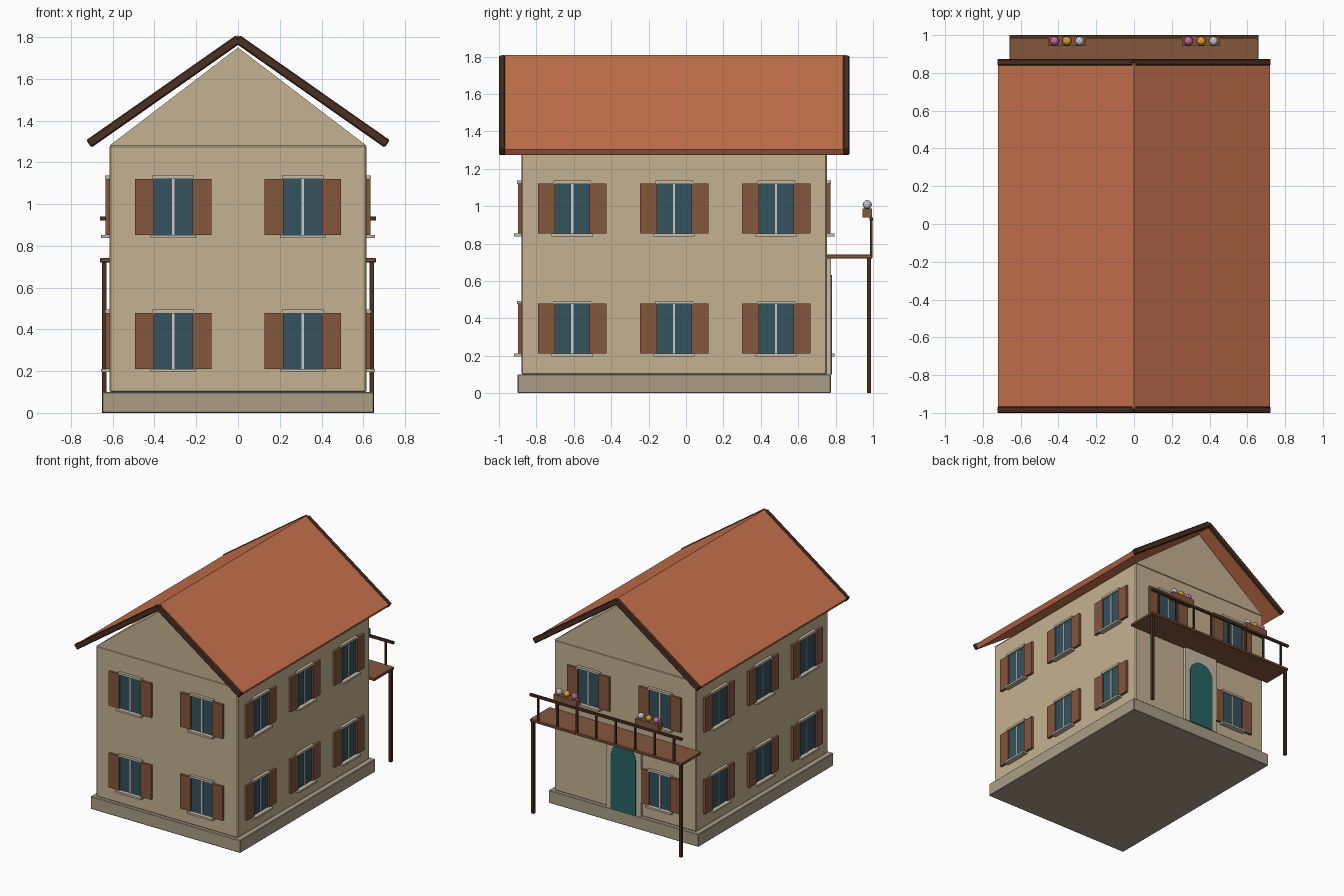
import bpy, bmesh, math
from mathutils import Matrix, Vector

if "Cube" in bpy.data.objects:
    bpy.data.objects.remove(bpy.data.objects["Cube"])


def mat(name, rgb):
    m = bpy.data.materials.new(name)
    m.diffuse_color = (*rgb, 1)
    m.use_nodes = True
    m.node_tree.nodes["Principled BSDF"].inputs["Base Color"].default_value = m.diffuse_color
    return m


WALL = mat("plaster", (.56, .44, .28))
STONE = mat("stone", (.40, .34, .24))
TRIM = mat("trim", (.55, .49, .38))
ROOF = mat("tile", (.58, .17, .075))
WOOD = mat("wood", (.23, .095, .048))
DARK = mat("dark_wood", (.07, .028, .016))
GLASS = mat("glass", (.035, .085, .11))
WHITE = mat("white", (.75, .75, .72))
TEAL = mat("door_paint", (.02, .13, .12))
PINK = mat("pink", (.60, .15, .35))
GOLD = mat("yellow", (.75, .38, .03))

YF, YB, XW = -.88, .753, .615       # wall planes
YC = (YF + YB) / 2


def finish(name, bm, mats, bevel=0):
    bmesh.ops.recalc_face_normals(bm, faces=bm.faces)
    me = bpy.data.meshes.new(name)
    bm.to_mesh(me)
    bm.free()
    for m in mats:
        me.materials.append(m)
    ob = bpy.data.objects.new(name, me)
    bpy.context.collection.objects.link(ob)
    if bevel:
        mod = ob.modifiers.new("bevel", 'BEVEL')
        mod.width = bevel
        mod.segments = 1
    return ob


def add_box(bm, x, y, z, idx=0):
    # x, y, z are (min, max) ranges
    c = [(a + b) / 2 for a, b in (x, y, z)]
    s = [b - a for a, b in (x, y, z)]
    r = bmesh.ops.create_cube(bm, size=1, matrix=Matrix.Translation(c) @ Matrix.Diagonal((*s, 1)))
    for f in {f for v in r["verts"] for f in v.link_faces}:
        f.material_index = idx


def box(name, x, y, z, m, bevel=0):
    bm = bmesh.new()
    add_box(bm, x, y, z)
    return finish(name, bm, [m], bevel)


def prism(name, pts, y0, y1, m, bevel=0):
    # extrude an x-z outline along y
    bm = bmesh.new()
    f = bm.faces.new([bm.verts.new((x, y0, z)) for x, z in pts])
    r = bmesh.ops.extrude_face_region(bm, geom=[f])
    bmesh.ops.translate(bm, vec=(0, y1 - y0, 0),
                        verts=[v for v in r["geom"] if isinstance(v, bmesh.types.BMVert)])
    return finish(name, bm, [m], bevel)


# Plinth, walls and gable
box("plinth", (-.65, .65), (-.90, .775), (0, .1), STONE, .004)
box("walls", (-XW, XW), (YF, YB), (.1, 1.28), WALL, .006)
prism("gable", [(-XW, 1.28), (XW, 1.28), (0, 1.75)], YF, YB, WALL)

# Roof slopes and barge boards
A = math.radians(35)
T = math.tan(A)


def slope(s, top, xo, t, x0):
    dx, dz = t * math.sin(A), t * math.cos(A)
    return [(s * x, z) for x, z in ((x0, top - x0 * T), (xo, top - xo * T),
                                    (xo - dx, top - xo * T - dz), (x0 - dx, top - x0 * T - dz))]


for s, side in ((-1, "left"), (1, "right")):
    pts = slope(s, 1.808, .72, .038, 0)
    pts[3] = (0, 1.808 - .038 / math.cos(A))
    prism("roof_" + side, pts, YC - .917, YC + .917, ROOF)
    for e, end in ((-1, "front"), (1, "back")):
        y = YC + e * .92
        prism(f"barge_board_{end}_{side}", slope(s, 1.815, .727, .043, .01),
              y - .017, y + .017, DARK, .006)


# Shuttered window, facing -y with its centre at the origin
def window_mesh():
    bm = bmesh.new()
    h = .134
    add_box(bm, (-.092, .092), (-.008, .01), (-h, h), 0)
    add_box(bm, (-.006, .006), (-.014, .01), (-h, h), 1)
    for s in (-1, 1):
        a, b = sorted((s * .092, s * .183))
        add_box(bm, (a, b), (-.019, .004), (-h, h), 2)
    add_box(bm, (-.1, .1), (-.023, .005), (h - .002, h + .015), 3)
    add_box(bm, (-.11, .11), (-.04, .005), (-h - .015, -h), 3)
    return finish("window", bm, [GLASS, WHITE, WOOD, TRIM])


master = window_mesh()
spots = []
for z in (.345, .987):
    for x in (-.31, .31):
        spots.append((x, YF, z, 0))
        if z > .5 or x < 0:             # no lower back window right of the door
            spots.append((x, YB, z, 180))
    for k in (-1, 0, 1):
        spots += [(XW, YC + k * .545, z, 90), (-XW, YC + k * .545, z, -90)]
for i, (x, y, z, rot) in enumerate(spots):
    w = master if i == 0 else master.copy()
    if i:
        bpy.context.collection.objects.link(w)
    w.location = (x, y, z)
    w.rotation_euler.z = math.radians(rot)

# Arched back door with surround
box("door_surround", (-.15, .15), (YB - .01, .775), (.1, .72), TRIM)
arch = [(-.108, .1), (.108, .1)] + [(.108 * math.cos(math.pi * k / 14), .525 + .108 * math.sin(math.pi * k / 14))
                                  for k in range(15)]
prism("door", arch, YB, .78, TEAL)

# Balcony: deck, posts, balusters and rail
box("balcony_deck", (-.66, .66), (.75, .997), (.72, .742), WOOD, .004)
for s in (-1, 1):
    box("balcony_post", (s * .641 - .011, s * .641 + .011), (.967, .989), (0, .722), DARK)
for k in range(8):
    x = -.59 + k * 1.18 / 7
    box("baluster", (x - .007, x + .007), (.984, .997), (.74, .925), DARK)
box("balcony_rail", (-.66, .66), (.982, 1.0), (.922, .94), DARK)

# Flower boxes with round blooms
for cx in (-.355, .355):
    box("flower_box", (cx - .1, cx + .1), (.943, .995), (.94, .988), WOOD)
    for k, m in enumerate((PINK, GOLD, WHITE)):
        bm = bmesh.new()
        bmesh.ops.create_icosphere(bm, subdivisions=2, radius=.025,
                                   matrix=Matrix.Translation(Vector((cx + (k - 1) * .067, .969, 1.008))))
        finish("flower", bm, [m])
